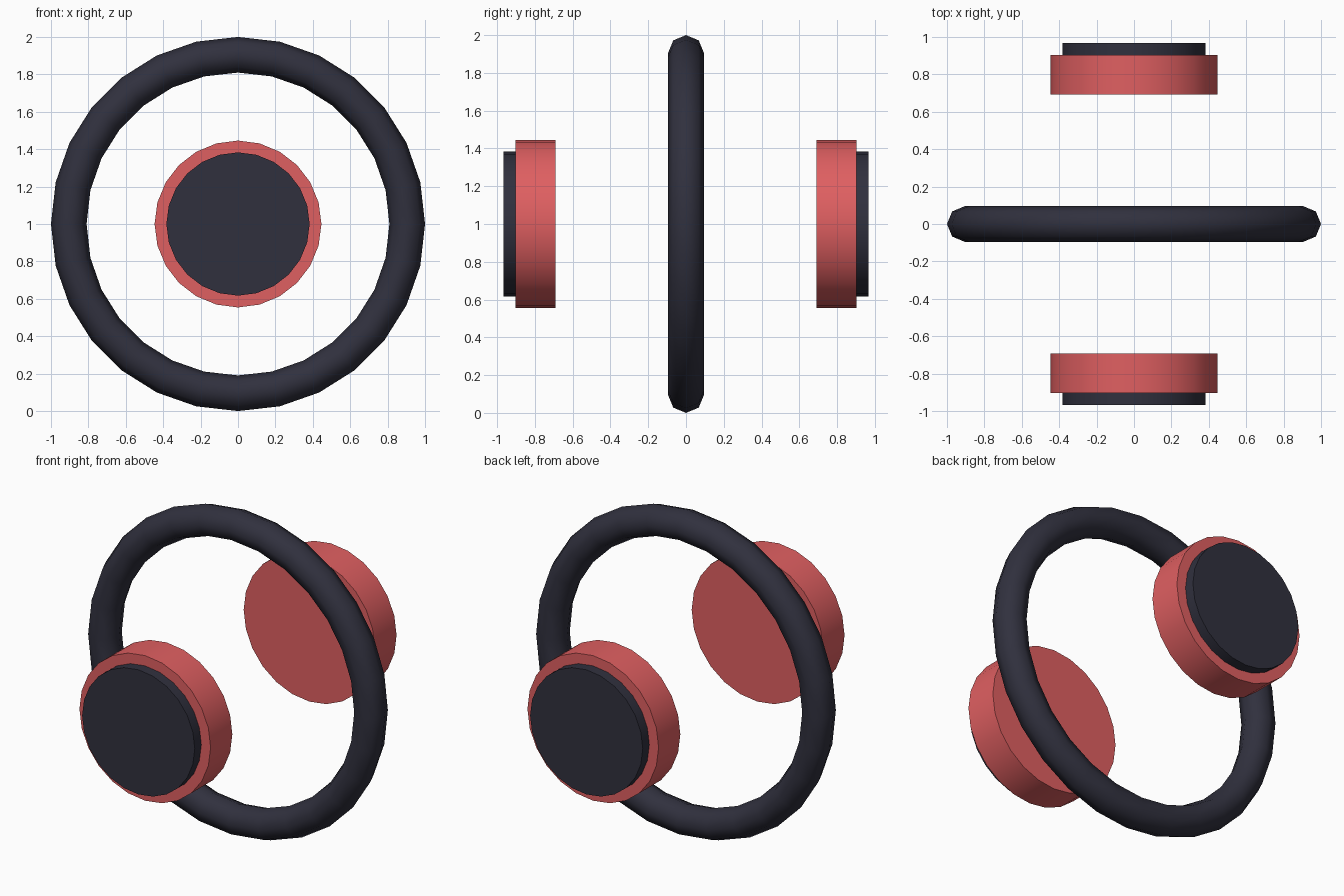
import bpy, math

if "Cube" in bpy.data.objects:
    bpy.data.objects.remove(bpy.data.objects["Cube"])


def make_material(name, rgb):
    m = bpy.data.materials.new(name)
    m.diffuse_color = (*rgb, 1.0)
    m.use_nodes = True
    m.node_tree.nodes["Principled BSDF"].inputs["Base Color"].default_value = m.diffuse_color
    return m


RED = make_material("coral red", (0.74, 0.115, 0.12))
DARK = make_material("dark slate", (0.03, 0.03, 0.048))
CENTRE_Z = 1.0


def finish(name, mat, angle):
    ob = bpy.context.object
    ob.name = ob.data.name = name
    ob.data.materials.append(mat)
    bpy.ops.object.transform_apply(location=False, rotation=True, scale=True)
    bpy.ops.object.shade_smooth_by_angle(angle=math.radians(angle))


def disc(name, radius, y0, y1, mat):
    """24-sided cylinder lying along y, from y0 to y1."""
    bpy.ops.mesh.primitive_cylinder_add(
        vertices=24, radius=radius, depth=abs(y1 - y0),
        location=(0, (y0 + y1) / 2, CENTRE_Z), rotation=(math.pi / 2, 0, 0))
    finish(name, mat, 30)


# Upright ring band
bpy.ops.mesh.primitive_torus_add(
    major_segments=28, minor_segments=8, major_radius=0.9048,
    minor_radius=0.0952, location=(0, 0, CENTRE_Z), rotation=(math.pi / 2, 0, 0))
finish("headband_ring", DARK, 60)

# Ear cushions with dark outer caps, front and back
for side, s in (("front", -1), ("back", 1)):
    disc(side + "_ear_cushion", 0.446, s * 0.692, s * 0.903, RED)
    disc(side + "_ear_cap", 0.383, s * 0.89, s * 0.967, DARK)
